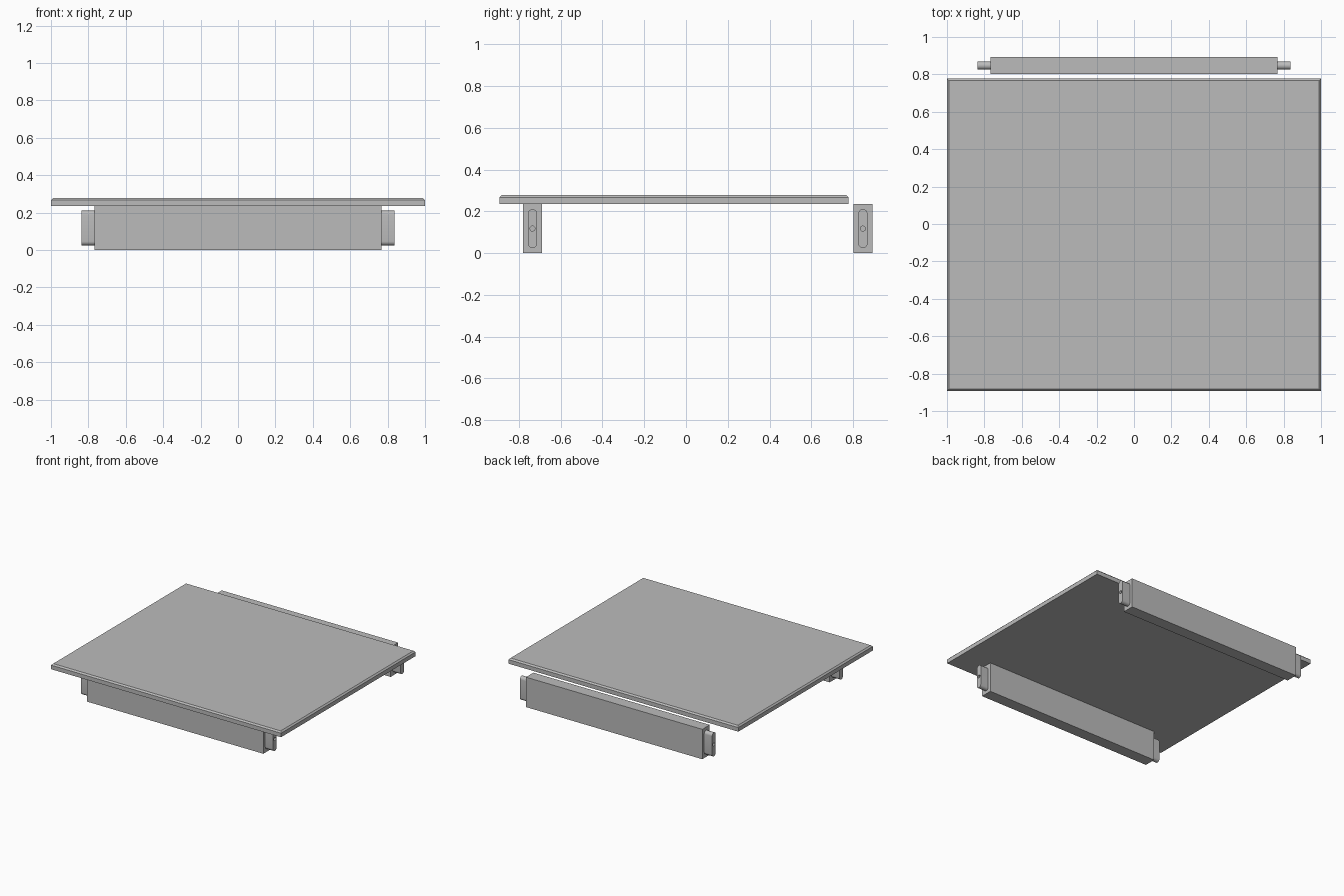
import bpy
import bmesh
from math import pi, cos, sin
from mathutils import Matrix, Vector

if "Cube" in bpy.data.objects:
    bpy.data.objects.remove(bpy.data.objects["Cube"])

grey = bpy.data.materials.new("plain grey")
grey.use_nodes = True
GREY = (0.5, 0.5, 0.5, 1)
grey.diffuse_color = GREY
grey.node_tree.nodes["Principled BSDF"].inputs["Base Color"].default_value = GREY


def finish(name, bm, smooth=False):
    bmesh.ops.recalc_face_normals(bm, faces=bm.faces)
    mesh = bpy.data.meshes.new(name)
    bm.to_mesh(mesh)
    bm.free()
    mesh.materials.append(grey)
    obj = bpy.data.objects.new(name, mesh)
    bpy.context.collection.objects.link(obj)
    if smooth:
        bpy.ops.object.select_all(action="DESELECT")
        obj.select_set(True)
        bpy.context.view_layer.objects.active = obj
        bpy.ops.object.shade_smooth_by_angle(angle=pi / 6)
    return obj


def box(low, high):
    low, high = Vector(low), Vector(high)
    bm = bmesh.new()
    bmesh.ops.create_cube(bm, size=1, matrix=Matrix.Translation((low + high) / 2)
                          @ Matrix.Diagonal((*(high - low), 1)))
    return bm


# Panel with a chamfered upper rim
TOP, UNDERSIDE = 0.278, 0.235
bm = box((-1, -0.893, UNDERSIDE), (1, 0.778, TOP))
rim = [e for e in bm.edges if all(v.co.z > TOP - 0.001 for v in e.verts)]
bmesh.ops.bevel(bm, geom=rim, offset=0.011, segments=1, affect="EDGES")
finish("table_panel", bm)

RAIL_END, TENON_END = 0.767, 0.836
HALF_DEPTH, MID_Z = 0.046, UNDERSIDE / 2
RADIUS, STRAIGHT, HOLE = 0.022, 0.071, 0.012
STEPS = 12


def tenon(name, side, y):
    """Round-ended tenon with a dowel hole bored in its end."""
    count = 2 * (STEPS + 1)
    slot, bore = [], []
    for i in range(count):
        half = i // (STEPS + 1)
        a = pi * ((i - half) / STEPS)
        slot.append((RADIUS * cos(a), RADIUS * sin(a) + STRAIGHT * (1 - 2 * half)))
        b = 2 * pi * (i + 0.5) / count
        bore.append((HOLE * cos(b), HOLE * sin(b)))
    bm = bmesh.new()
    rings = [[bm.verts.new((side * x, y + p, MID_Z + q)) for p, q in ring]
             for x, ring in ((RAIL_END, slot), (TENON_END, slot),
                             (TENON_END, bore), (RAIL_END, bore))]
    for r, s in zip(rings, rings[1:]):
        for i in range(count):
            j = (i + 1) % count
            bm.faces.new((r[i], r[j], s[j], s[i]))
    bm.faces.new(rings[0])
    bm.faces.new(rings[-1])
    finish(name, bm, smooth=True)


# Front and back rails, each with a tenon at both ends
for place, y in (("front", -0.735), ("back", 0.847)):
    finish(place + "_rail", box((-RAIL_END, y - HALF_DEPTH, 0),
                                (RAIL_END, y + HALF_DEPTH, UNDERSIDE)))
    for label, side in (("left", 1), ("right", -1)):
        tenon(f"{place}_{label}_tenon", side, y)
